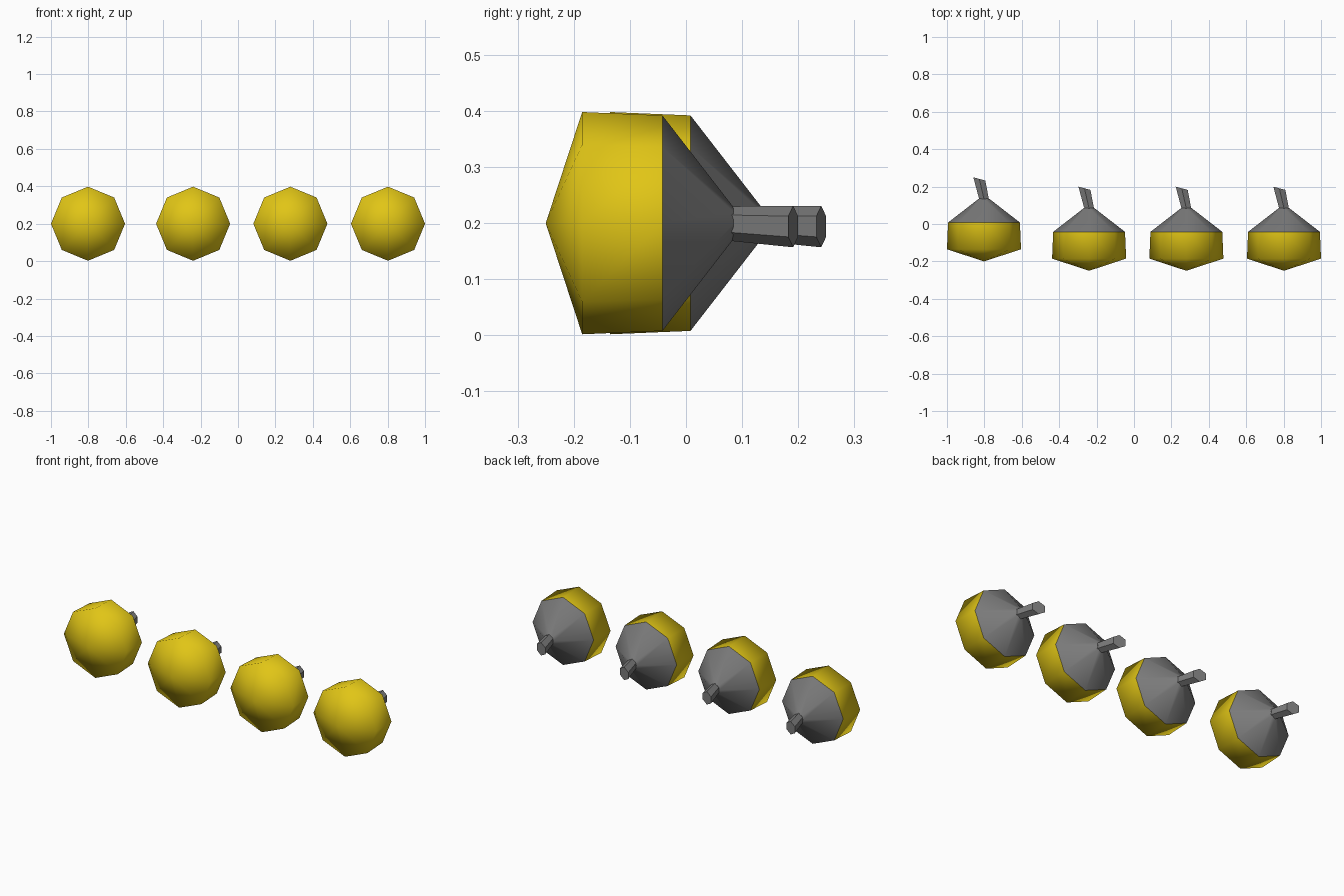
import bpy, bmesh, math

if "Cube" in bpy.data.objects:
    bpy.data.objects.remove(bpy.data.objects["Cube"])


def material(name, rgb):
    m = bpy.data.materials.new(name)
    m.diffuse_color = (*rgb, 1)
    m.use_nodes = True
    m.node_tree.nodes["Principled BSDF"].inputs["Base Color"].default_value = m.diffuse_color
    return m


YELLOW = material("lamp yellow", (0.75, 0.56, 0.008))
GREY = material("housing grey", (0.2, 0.2, 0.2))


def ring(bm, sides, r, y, cx=0.0, cz=0.2, tilt=0.0, phase=0.0):
    """Ring of vertices around the y axis; tilt slants y along x."""
    out = []
    for i in range(sides):
        a = phase + math.tau * i / sides
        dx = r * math.cos(a)
        out.append(bm.verts.new((cx + dx, y + tilt * dx, cz + r * math.sin(a))))
    return out


def bridge(bm, a, b, mat=0, smooth=True):
    n = len(a)
    for i in range(n):
        f = bm.faces.new((a[i], a[(i + 1) % n], b[(i + 1) % n], b[i]))
        f.material_index = mat
        f.smooth = smooth


def finish(bm, name, loc, mats):
    bmesh.ops.recalc_face_normals(bm, faces=bm.faces[:])
    me = bpy.data.meshes.new(name)
    bm.to_mesh(me)
    bm.free()
    for m in mats:
        me.materials.append(m)
    ob = bpy.data.objects.new(name, me)
    ob.location = loc
    bpy.context.collection.objects.link(ob)


def lamp(index, x, y):
    # pointed yellow lens, short yellow rim and grey rear cone
    bm = bmesh.new()
    tip = bm.verts.new((0, -0.25, 0.2))
    front = ring(bm, 8, 0.198, -0.185)
    rim = ring(bm, 8, 0.192, -0.042)
    neck = ring(bm, 8, 0.028, 0.085)
    for i in range(8):
        bm.faces.new((tip, front[i], front[(i + 1) % 8])).smooth = True
    bridge(bm, front, rim)
    bridge(bm, rim, neck, 1)
    f = bm.faces.new(neck)
    f.material_index = 1
    for i in range(8):
        bm.edges.get((rim[i], rim[(i + 1) % 8])).smooth = False
    finish(bm, f"lamp_head_{index}", (x, y, 0), [YELLOW, GREY])

    # six-sided flaring stem leaning to the left
    bm = bmesh.new()
    a = ring(bm, 6, 0.031, 0.083, cz=0.199, tilt=-0.15, phase=math.pi / 6)
    b = ring(bm, 6, 0.037, 0.191, cx=-0.025, cz=0.194, tilt=-0.27, phase=math.pi / 6)
    bridge(bm, a, b, smooth=False)
    bm.faces.new(a)
    bm.faces.new(b)
    finish(bm, f"lamp_stem_{index}", (x, y, 0), [GREY])


for k, (x, y) in enumerate([(-0.802, 0.05), (-0.24, 0), (0.28, 0), (0.802, 0)]):
    lamp(k + 1, x, y)
